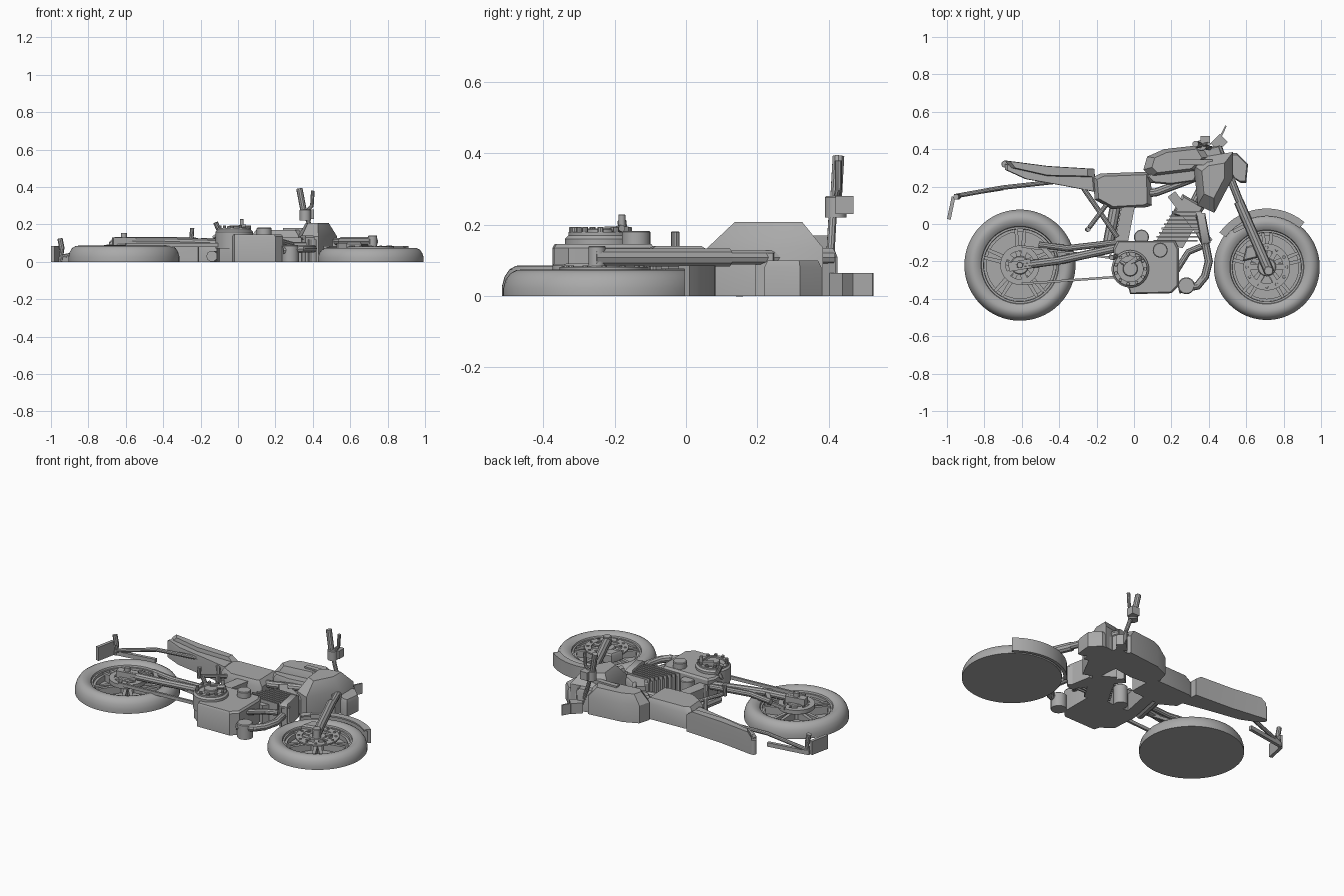
import bpy, bmesh, math
from mathutils import Vector

cube = bpy.data.objects.get("Cube")
if cube:
    bpy.data.objects.remove(cube, do_unlink=True)

grey = bpy.data.materials.new("plain_grey")
grey.use_nodes = True
COLOUR = (0.4, 0.4, 0.4, 1)
grey.diffuse_color = COLOUR
grey.node_tree.nodes["Principled BSDF"].inputs["Base Color"].default_value = COLOUR
UNIT = 0.01  # helper arguments are in hundredths


def finish(name, bm):
    bmesh.ops.recalc_face_normals(bm, faces=bm.faces)
    mesh = bpy.data.meshes.new(name)
    bm.to_mesh(mesh)
    bm.free()
    mesh.materials.append(grey)
    obj = bpy.data.objects.new(name, mesh)
    bpy.context.collection.objects.link(obj)
    return obj


def plate(name, outline, bottom, shoulder, top=None, inset=0.8):
    """Extruded outline with an optional tapered crown."""
    bm = bmesh.new()
    pts = [Vector(p) * UNIT for p in outline]
    mid = sum(pts, Vector((0, 0))) / len(pts)
    levels = [(bottom, 1), (shoulder, 1)]
    if top is not None:
        levels.append((top, inset))
    rings = [[bm.verts.new((*(mid + (p - mid) * s), z * UNIT)) for p in pts] for z, s in levels]
    bm.faces.new(rings[0])
    bm.faces.new(rings[-1])
    for low, high in zip(rings, rings[1:]):
        for i in range(len(pts)):
            j = (i + 1) % len(pts)
            bm.faces.new((low[i], low[j], high[j], high[i]))
    return finish(name, bm)


def bar(name, start, end, width, bottom, top, end_width=None):
    """Flat beam between two points."""
    a, b = Vector(start), Vector(end)
    side = (b - a).normalized().orthogonal() / 2
    wide = end_width or width
    return plate(name, [a + side * width, b + side * wide, b - side * wide, a - side * width],
                 bottom, top)


def lathe(name, centre, profile, closed=False, steps=64):
    """Spin a radius and height profile around an upright axis."""
    bm = bmesh.new()
    verts = [bm.verts.new((r * UNIT, 0, z * UNIT)) for r, z in profile]
    edges = [bm.edges.new(pair) for pair in zip(verts, verts[1:])]
    if closed:
        edges.append(bm.edges.new((verts[-1], verts[0])))
    bmesh.ops.spin(bm, geom=verts + edges, cent=(0, 0, 0), axis=(0, 0, 1),
                   angle=math.tau, steps=steps)
    bmesh.ops.remove_doubles(bm, verts=bm.verts, dist=1e-5)
    obj = finish(name, bm)
    obj.location = Vector((*centre, 0)) * UNIT
    return obj


def disc(name, centre, r, low, high, steps=24):
    return lathe(name, centre, [(0, low), (r, low), (r, high - r * 0.1), (r * 0.9, high), (0, high)],
                 steps=steps)


def ring(name, centre, inner, outer, low, high):
    return lathe(name, centre, [(inner, low), (outer, low), (outer, high), (inner, high)], True)


def tube(name, points, radius):
    """Round pipe through the given points."""
    curve = bpy.data.curves.new(name, "CURVE")
    curve.dimensions = "3D"
    curve.bevel_depth = radius * UNIT
    curve.bevel_resolution = 3
    curve.use_fill_caps = True
    spline = curve.splines.new("POLY")
    spline.points.add(len(points) - 1)
    for node, p in zip(spline.points, points):
        node.co = (*(Vector(p) * UNIT), 1)
    obj = bpy.data.objects.new(name, curve)
    bpy.context.collection.objects.link(obj)
    curve.materials.append(grey)
    bpy.ops.object.select_all(action="DESELECT")
    obj.select_set(True)
    bpy.context.view_layer.objects.active = obj
    bpy.ops.object.convert(target="MESH")


def around(centre, radius, count, offset=0):
    for i in range(count):
        a = math.tau * i / count + offset
        yield Vector(centre) + Vector((math.cos(a), math.sin(a))) * radius


# Wheels: half tyres with flat backs, rims and paired spokes
REAR, FRONT = (-61, -22), (71, -23)
for name, c, size, h in (("rear", REAR, 29.7, 8.6), ("front", FRONT, 28.3, 7.4)):
    section = [(0, 0), (1, 0), (1, .3), (.975, .62), (.93, .86), (.87, .98), (.82, 1), (.75, .93),
               (.7, .8), (.69, .68), (.655, .68), (.64, .1), (0, .1)]
    lathe(name + "_tyre", c, [(r * size, z * h) for r, z in section], steps=80)
    ring(name + "_rim_step", c, size * .6, size * .65, 0, h * .5)
    disc(name + "_hub", c, 5, 0, h + 1)
    for turn in (-.12, .12):
        for p, q in zip(around(c, 4, 5, turn * 2 + .3), around(c, size * .65, 5, turn + .3)):
            bar(name + "_spoke", p, q, 2.4, 0, h * .65, 1.7)

# Rear sprocket and axle
ring("sprocket", REAR, 7.5, 10.5, 6.5, 9)
for p, q in zip(around(REAR, 3, 5), around(REAR, 8, 5)):
    bar("sprocket_arm", p, q, 3, 7, 8.7)
disc("rear_axle", REAR, 1.6, 0, 15.5)

# Front brake
ring("brake_disc", FRONT, 8.7, 12.5, 7.3, 8.2)
for p, q in zip(around(FRONT, 4, 6), around(FRONT, 9, 6)):
    bar("brake_carrier", p, q, 2.5, 7, 8)
for p in around(FRONT, 10.6, 12):
    disc("brake_rivet", p, .8, 8, 8.6, 10)
plate("brake_caliper", [(58, -20), (66, -18), (65, -11), (60, -12)], 5, 9.5, 10.5)

# Front fork
tube("fork_upper", [(45, 41, 10.8), (62, -2, 10.8)], 2.1)
tube("fork_lower", [(56, 12, 10.8), (72.5, -26, 10.8)], 2.7)
disc("front_axle", (72, -25), 2.4, 0, 14)
plate("fork_clamp", [(36, 40), (46, 42), (48, 36), (38, 34)], 0, 12, 13.5)
bar("lower_clamp", (42, 25), (54, 22), 5, 0, 12)

# Front mudguard: curved strip with a side lip
def arc(inner, outer):
    sweep = [math.radians(50 + 94 * i / 14) for i in range(15)]
    path = [(outer, a) for a in sweep] + [(inner, a) for a in reversed(sweep)]
    return [Vector(FRONT) + Vector((math.cos(a), math.sin(a))) * r for r, a in path]

plate("mudguard_shell", arc(29.4, 31.3), 0, 8.5)
plate("mudguard_lip", arc(27.2, 31), 7.6, 8.5)
bar("mudguard_stay", (53, -4), (61, 0), 2, 7.5, 10)

# Tail, seat and side panel
plate("tail_body", [(-69, 29), (-69, 32), (-21, 27), (-20, 17), (-38, 20.5), (-58, 24)], 0, 9.5, 11, .94)
plate("seat_pad", [(-69, 34), (-65, 33.5), (-46, 31), (-21, 29.5), (-21, 25), (-46, 25.5), (-66, 30)],
      0, 10.5, 13.2, .86)
disc("tail_lamp", (-69, 32), 1.9, 0, 9, 16)
plate("side_panel", [(-22, 25), (-18, 27), (9, 28), (9.5, 10), (7, 9), (-12, 8), (-21, 13)], 0, 9.5, 12.8, .85)

# Tank, knee panel and radiator shroud
plate("fuel_tank", [(5, 29), (7, 36), (16, 40), (38, 42.5), (42, 36), (34, 28), (9, 25)], 0, 11, 17, .72)
plate("tank_base", [(6, 25), (12, 32), (38, 35), (34, 23), (20, 21), (9, 22)], 0, 10.5, 13, .85)
plate("shroud", [(32, 31), (38, 36), (53, 38.5), (53, 25), (43, 6), (34, 10)], 0, 13.5, 20.8, .58)
bar("shroud_rib", (24, 33), (42, 33), 3, 12, 18)

# Headlight and small screen
plate("headlight", [(49, 38), (55, 38), (61, 32), (60, 22), (57, 22), (49, 27)], 0, 8, 10, .88)
bar("screen", (43, 40), (49.2, 52.5), 1.5, 0, 6.5, .8)
bar("instrument", (43, 41), (48, 46), 6, 0, 6.5)

# Handlebar, grip, lever and reservoir
tube("handlebar", [(43, 40, 2), (41, 40.5, 11), (38, 41, 20), (36, 41.5, 27)], 1.2)
tube("grip", [(35.5, 42, 25), (32.8, 42.8, 39.2)], 1.7)
tube("brake_lever", [(36, 42, 26), (39.5, 42.8, 30), (40, 42.8, 38)], 1)
disc("switch_block", (36, 42), 3, 22, 28, 12)
bar("fluid_reservoir", (38, 42), (38, 47), 5, 23, 28)

# Number plate holder and indicator
tube("tail_arm", [(-34, 23.5, 9), (-70, 19.5, 8), (-95, 15, 2.5)], 1.2)
bar("plate_arm", (-70, 19), (-96, 15), 2, 0, 2.5)
bar("number_plate", (-96.5, 14.5), (-99, 2.5), 2, 0, 8.5)
tube("indicator_stem", [(-95, 15, 0), (-94, 15, 7)], 1.2)
tube("indicator", [(-94, 14.5, 6.5), (-95.2, 14.5, 12.5)], 1.5)

# Swingarm and chain
tube("swingarm_lower", [(-63, -22.5, 11), (-40, -19.5, 11), (-10, -13, 10)], 2.2)
tube("swingarm_upper", [(-51, -11, 11), (-36, -13, 11), (-10, -10, 10)], 1.7)
bar("swingarm_brace", (-50, -11), (-42, -20), 2.5, 9, 12)
bar("axle_block", (-67, -23), (-55, -21), 5, 9, 13)
bar("chain_lower", (-60, -32), (-5, -28), 1.3, 8, 10)
bar("chain_upper", (-60, -12), (-5, -19), 1.3, 8, 10)

# Frame tubes, struts and pegs
tube("frame_top", [(-12, 14, 8), (12, 17, 9), (36, 26, 9)], 2.2)
tube("frame_down", [(40, 28, 6), (30, 8, 6), (14, -12, 6)], 2)
bar("frame_pivot", (-3, 10), (-8, -16), 7, 0, 11)
tube("subframe_strut", [(-27, 19, 9), (-9, -7, 11)], 1.3)
tube("peg_hanger", [(-12, 14, 9), (-24, -2, 12)], 1.2)
tube("rear_peg", [(-25, -3, 11), (-24.5, -3, 18)], 1.2)
tube("rider_peg", [(-8, -17, 12), (-12, -18, 21)], 1.3)
tube("gear_link", [(-13, -17, 13), (-4, -22, 18), (4, -18, 19)], 1)
tube("shock", [(-10, 9, 3), (-14, -12, 3)], 3)

# Engine block with covers and bolts
engine = plate("engine_block", [(-9, -9), (22, -9), (24, -13), (24, -33), (20, -37), (-2, -37.5),
                                (-3, -34), (-10, -29), (-11, -13)], 0, 13.5, 14.6, .95)
CLUTCH = (-2, -24)
disc("clutch_cover", CLUTCH, 10, 7, 17, 48)
ring("cover_rim", CLUTCH, 6.8, 9, 16, 18)
disc("cover_cap", CLUTCH, 4, 16, 19, 24)
for p in around(CLUTCH, 8, 11):
    disc("cover_bolt", p, .9, 17, 19.3, 10)
disc("cover_pin", (2, -18), 1, 15, 22.8, 12)
bar("cover_arm", (-4, -22), (3, -17), 2, 17, 19.5)
disc("filler_cap", (14, -14), 4, 13, 18.3, 24)
disc("starter_motor", (4, -7), 4, 0, 12, 24)
disc("oil_filter", (28, -33), 4.5, 0, 9, 24)

# Cooling fins on the leaning cylinder
plate("cylinder", [(12, -9), (26, -13), (34, 1), (22, 8)], 0, 11)
for i in range(8):
    y = -9 + i * 2.2
    bar("cooling_fin", (10.5 + i * 1.4, y), (34 + i * .3, y), .9, 0, 13)
plate("cylinder_head", [(20, 5), (33, 1), (38, 9), (26, 16)], 0, 10, 12)

# Radiator and exhaust
bar("radiator", (20, 16), (40, -10), 5, 0, 12)
plate("radiator_tank", [(33, 6), (38, 6), (41, -10), (36, -11)], 0, 13, 14)
tube("exhaust", [(33, 0, 7), (38, -10, 7), (40, -20, 7), (38, -28, 7), (34, -33, 7), (24, -35, 6)], 2.2)
tube("water_hose", [(36, -12, 9), (29, -15, 9), (22, -26, 11)], 1.7)

# Round parts shade smooth, hard edges stay sharp
bpy.ops.object.select_all(action="DESELECT")
for obj in bpy.context.scene.objects:
    if obj.type == "MESH":
        obj.select_set(True)
        bpy.context.view_layer.objects.active = obj
bpy.ops.object.shade_smooth_by_angle(angle=math.radians(32))
